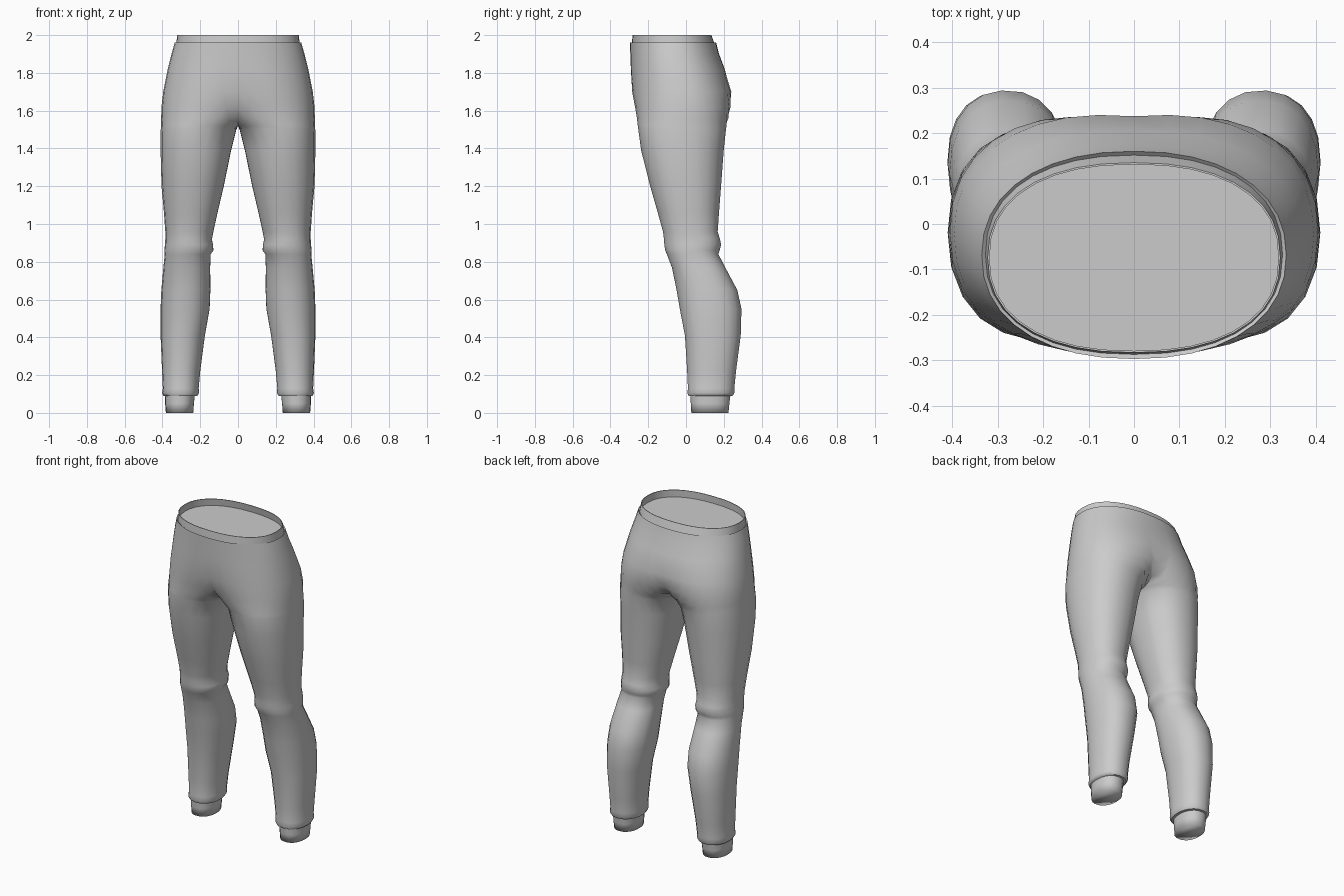
import bpy, bmesh
from math import radians, degrees, sin, cos, acos, copysign

cube = bpy.data.objects.get("Cube")
if cube:
    bpy.data.objects.remove(cube)

fabric = bpy.data.materials.new("grey fabric")
fabric.use_nodes = True
GREY = (0.6, 0.6, 0.6, 1)
fabric.diffuse_color = GREY
fabric.node_tree.nodes["Principled BSDF"].inputs["Base Color"].default_value = GREY

ARC, INNER = 18, 6          # points round the outside / on the inner thigh
OPEN = radians(155)         # where the inner thigh starts on a free leg


def section(z, xin, xout, front, back, power):
    """Left half cross-section: an oval cut off at the centre plane."""
    cx, a = (xin + xout) / 2, (xout - xin) / 2
    cy, b = (front + back) / 2, (back - front) / 2

    def point(t):
        c, s = cos(t), sin(t)
        return (cx + a * copysign(abs(c) ** power, c),
                cy + b * copysign(abs(s) ** power, s), z)

    cut = OPEN
    if xin < 0:
        cut = radians(180) - acos(min(1, max(0, cx / a) ** (1 / power)))
    ring = [point(-cut + 2 * cut * i / ARC) for i in range(ARC + 1)]
    for i in range(1, INNER + 1):
        f = i / (INNER + 1)
        if xin < 0:
            y = ring[ARC][1] * (1 - f) + ring[0][1] * f
            ring.append((0, y, z))
        else:
            ring.append(point(cut + f * 2 * (radians(180) - cut)))
    if xin < 0:
        ring = [(0 if i in (0, ARC) else p[0], p[1], p[2]) for i, p in enumerate(ring)]
    return ring


def loft(name, rows, power, cap=False, angle=50):
    """Skin the sections from top to bottom and mirror the half."""
    bm = bmesh.new()
    rings = [[bm.verts.new(p) for p in section(*r, power)] for r in rows]
    n = len(rings[0])
    for up, low in zip(rings, rings[1:]):
        for i in range(n):
            j = (i + 1) % n
            quad = (up[i], low[i], low[j], up[j])
            if max(v.co.x for v in quad) > 1e-5:
                bm.faces.new(quad)
    if cap:
        bm.faces.new(rings[-1][::-1])
    mesh = bpy.data.meshes.new(name)
    bm.to_mesh(mesh)
    bm.free()
    mesh.materials.append(fabric)
    obj = bpy.data.objects.new(name, mesh)
    bpy.context.collection.objects.link(obj)
    mirror = obj.modifiers.new("Mirror", "MIRROR")
    mirror.merge_threshold = 0.0005
    bpy.ops.object.select_all(action="DESELECT")
    obj.select_set(True)
    bpy.context.view_layer.objects.active = obj
    bpy.ops.object.modifier_apply(modifier="Mirror")
    bpy.ops.object.shade_smooth_by_angle(angle=radians(angle))
    return obj


# Trousers: z, inner x, outer x, front y, back y
loft("trousers", [
    (1.95, -.325, .325, -.285, .15),
    (1.96, -.335, .335, -.297, .16),
    (1.90, -.35, .352, -.295, .175),
    (1.82, -.34, .372, -.292, .205),
    (1.70, -.27, .396, -.285, .24),
    (1.62, -.16, .405, -.27, .236),
    (1.56, -.075, .407, -.26, .224),
    (1.52, -.02, .408, -.256, .215),
    (1.50, .008, .409, -.253, .212),
    (1.39, .036, .41, -.238, .2),
    (1.20, .075, .405, -.19, .186),
    (1.06, .108, .392, -.15, .175),
    (.96, .13, .385, -.122, .168),
    (.92, .138, .385, -.117, .18),
    (.89, .132, .387, -.115, .186),
    (.86, .13, .39, -.11, .178),
    (.84, .145, .388, -.102, .172),
    (.77, .147, .395, -.075, .208),
    (.65, .146, .406, -.05, .272),
    (.55, .15, .41, -.033, .294),
    (.41, .175, .41, -.006, .29),
    (.22, .2, .402, .006, .265),
    (.13, .208, .398, .01, .256),
    (.105, .206, .402, .007, .256),
    (.09, .215, .394, .014, .247),
    (.088, .232, .385, .025, .232),
], .9)

# Waistband: thin upright band with a panel closing the inside
loft("waistband", [
    (1.95, -.327, .327, -.287, .152),
    (2.0, -.322, .322, -.283, .135),
    (2.0, -.318, .318, -.279, .131),
    (1.955, -.32, .32, -.281, .14),
], .87, cap=True)

# Ankle cuffs, closed underneath
loft("ankle_cuffs", [
    (.10, .228, .388, .022, .236),
    (.05, .233, .386, .025, .23),
    (0, .237, .382, .028, .225),
], .9, cap=True, angle=180)
